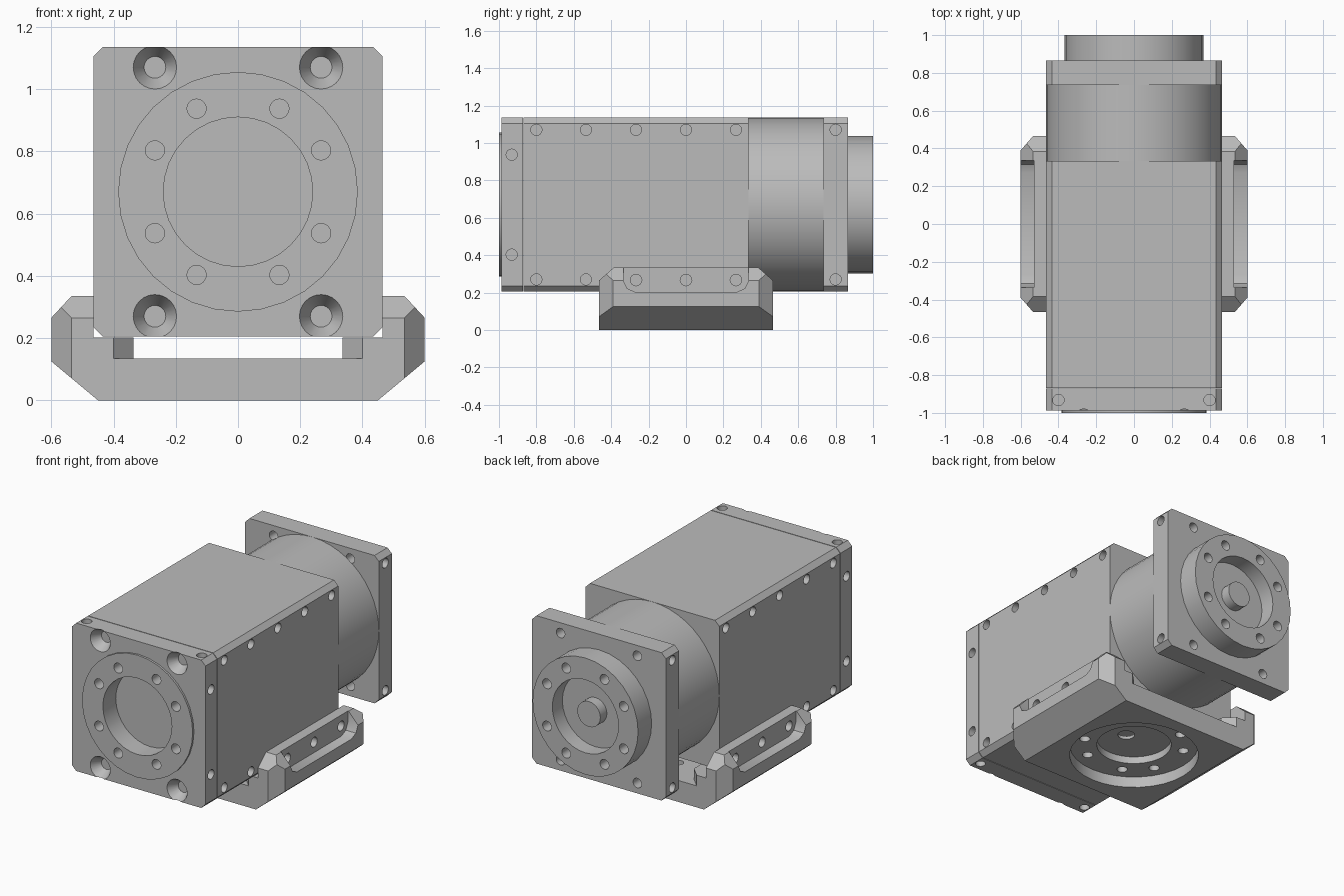
import bpy, bmesh, math
from mathutils import Vector

if "Cube" in bpy.data.objects:
    bpy.data.objects.remove(bpy.data.objects["Cube"])

ZC = 0.67      # height of the motor axis
H = 0.465      # half width of the motor body
grey = bpy.data.materials.new("machined grey")
grey.diffuse_color = (0.5, 0.5, 0.5, 1)
grey.use_nodes = True
grey.node_tree.nodes["Principled BSDF"].inputs["Base Color"].default_value = grey.diffuse_color


def place(axis, u, v, t):
    return Vector({'x': (t, u, v), 'y': (u, t, v), 'z': (u, v, t)}[axis])


def loft(bm, axis, pa, a, pb, b):
    """Closed solid between two outlines lying across an axis."""
    va = [bm.verts.new(place(axis, u, v, a)) for u, v in pa]
    vb = [bm.verts.new(place(axis, u, v, b)) for u, v in pb]
    n = len(va)
    new = [bm.faces.new(va), bm.faces.new(vb[::-1])]
    for i in range(n):
        j = (i + 1) % n
        new.append(bm.faces.new((va[j], va[i], vb[i], vb[j])))
    bmesh.ops.recalc_face_normals(bm, faces=new)


def prism(axis, pts, a, b):
    return lambda bm: loft(bm, axis, pts, a, pts, b)


def ring(c, r, n):
    return [(c[0] + r * math.cos(2 * math.pi * i / n),
             c[1] + r * math.sin(2 * math.pi * i / n)) for i in range(n)]


def cone(axis, c, r1, r2, a, b, n=16):
    return lambda bm: loft(bm, axis, ring(c, r1, n), a, ring(c, r2, n), b)


def cyl(axis, c, r, a, b, n=16):
    return cone(axis, c, r, r, a, b, n)


def make(name, *solids):
    bm = bmesh.new()
    for s in solids:
        s(bm)
    me = bpy.data.meshes.new(name)
    bm.to_mesh(me)
    bm.free()
    me.materials.append(grey)
    ob = bpy.data.objects.new(name, me)
    bpy.context.collection.objects.link(ob)
    return ob


def boolean(ob, op, *solids):
    tool = make("cutter", *solids)
    mod = ob.modifiers.new("cut", 'BOOLEAN')
    mod.operation, mod.object, mod.solver = op, tool, 'EXACT'
    bpy.context.view_layer.objects.active = ob
    bpy.ops.object.modifier_apply(modifier=mod.name)
    bpy.data.objects.remove(tool)


def chamfered(hu, hv, c, cu=0, cv=0):
    """Rectangle with cut corners; c is the (u, v) cut."""
    a, b = c
    q = [(hu, hv - b), (hu - a, hv), (-hu + a, hv), (-hu, hv - b),
         (-hu, -hv + b), (-hu + a, -hv), (hu - a, -hv), (hu, -hv + b)]
    return [(cu + u, cv + v) for u, v in q]


def side_holes(y, dz):
    """Blind screw holes on both sides, above and below the axis."""
    return [cyl('x', (y, ZC + k * dz), 0.03, s * (H - 0.04), s * (H + 0.05))
            for s in (-1, 1) for k in (-1, 1)]


def bolt_circle(axis, c, a, b):
    return [cyl(axis, (c[0] + u * s, c[1] + v * k), 0.031, a, b)
            for u, v in ((0.133, 0.267), (0.267, 0.133)) for s in (-1, 1) for k in (-1, 1)]


AX = (0, ZC)
block = chamfered(H, H, (0.03, 0.03), 0, ZC)
corners = [(s * 0.267, ZC + k * 0.4) for s in (-1, 1) for k in (-1, 1)]

# Motor body with side screw rows
body = make("motor_body", prism('y', block, -0.868, 0.333))
boolean(body, 'DIFFERENCE', *[h for y in (-0.8, -0.535, -0.267, 0, 0.267)
                              for h in side_holes(y, 0.4)])

# Front plate with countersunk corners, edge holes and central bore
plate = make("front_plate", prism('y', block, -0.987, -0.872))
boolean(plate, 'DIFFERENCE',
        cyl('y', AX, 0.24, -1.1, -0.8, 32),
        *bolt_circle('y', AX, -1.1, -0.92),
        *[cone('y', c, 0.077, 0.035, -1.0, -0.925, 24) for c in corners],
        *side_holes(-0.932, 0.267),
        *[cyl('z', (s * 0.4, -0.932), 0.03, ZC + k * (H - 0.04), ZC + k * (H + 0.05))
          for s in (-1, 1) for k in (-1, 1)])

# Thin raised flange disc on the front plate
disc = make("front_flange_disc", cyl('y', AX, 0.385, -1.0, -0.987, 32))
boolean(disc, 'DIFFERENCE', cyl('y', AX, 0.24, -1.1, -0.8, 32),
        *bolt_circle('y', AX, -1.1, -0.92))

# Round gear housing
make("gear_housing", cyl('y', AX, H, 0.333, 0.735, 48))

# Rear plate
rear = make("rear_plate", prism('y', block, 0.735, 0.865))
boolean(rear, 'DIFFERENCE', *side_holes(0.8, 0.4),
        *[cyl('y', c, 0.03, 0.6, 1.0) for c in corners])

# Output flange with bolt circle, recess and shaft stub
out = make("output_flange", cyl('y', AX, 0.367, 0.865, 1.0, 32))
boolean(out, 'DIFFERENCE', cyl('y', AX, 0.23, 0.9, 1.1, 32),
        *bolt_circle('y', AX, 0.92, 1.1))
make("output_shaft", cyl('y', AX, 0.08, 0.89, 0.965, 24))

# Mounting bracket: U section trimmed by its plan and side outlines
half = [(0.45, 0), (0.6, 0.125), (0.6, 0.265), (0.535, 0.335), (H, 0.335), (H, 0.135)]
bracket = make("mounting_bracket",
               prism('y', half + [(-x, z) for x, z in half[::-1]], -H, H))
boolean(bracket, 'INTERSECT', prism('z', chamfered(0.6, H, (0.065, 0.075)), -0.1, 0.5))
boolean(bracket, 'INTERSECT', prism('x', [(-H, -0.1), (H, -0.1), (H, 0.265), (0.385, 0.335),
                                          (-0.385, 0.335), (-H, 0.265)], -1, 1))

# Outer wall pockets and their screw holes
pocket = [(-0.335, 0.4), (-0.335, 0.265), (-0.315, 0.222), (-0.27, 0.202)]
pocket += [(-y, z) for y, z in pocket[::-1]]
boolean(bracket, 'DIFFERENCE', *[prism('x', pocket, s * 0.53, s * 0.7) for s in (-1, 1)])
boolean(bracket, 'DIFFERENCE', *[cyl('x', (y, 0.267), 0.031, s * 0.49, s * 0.6)
                                 for s in (-1, 1) for y in (-0.267, 0, 0.267)])

# Stepped round recess and bolt circle underneath
boolean(bracket, 'DIFFERENCE', cyl('z', (0, 0), 0.38, -0.1, 0.07, 32))
boolean(bracket, 'DIFFERENCE', cyl('z', (0, 0), 0.22, 0.03, 0.115, 32),
        *bolt_circle('z', (0, 0), 0.03, 0.2))
boolean(bracket, 'DIFFERENCE', cyl('z', (0.06, 0), 0.05, 0.09, 0.2))

# Ledges that carry the motor body
for side, s in (("right", 1), ("left", -1)):
    make(side + "_ledge", prism('z', [(s * x, y) for x, y in (
        (H, -H), (H, H), (0.4, H), (0.335, 0.4), (0.335, -0.4), (0.4, -H))], 0.135, 0.202))

# Smooth round faces, keep edges sharp
for ob in bpy.context.scene.objects:
    ob.select_set(True)
bpy.context.view_layer.objects.active = body
bpy.ops.object.shade_smooth_by_angle(angle=math.radians(25))
